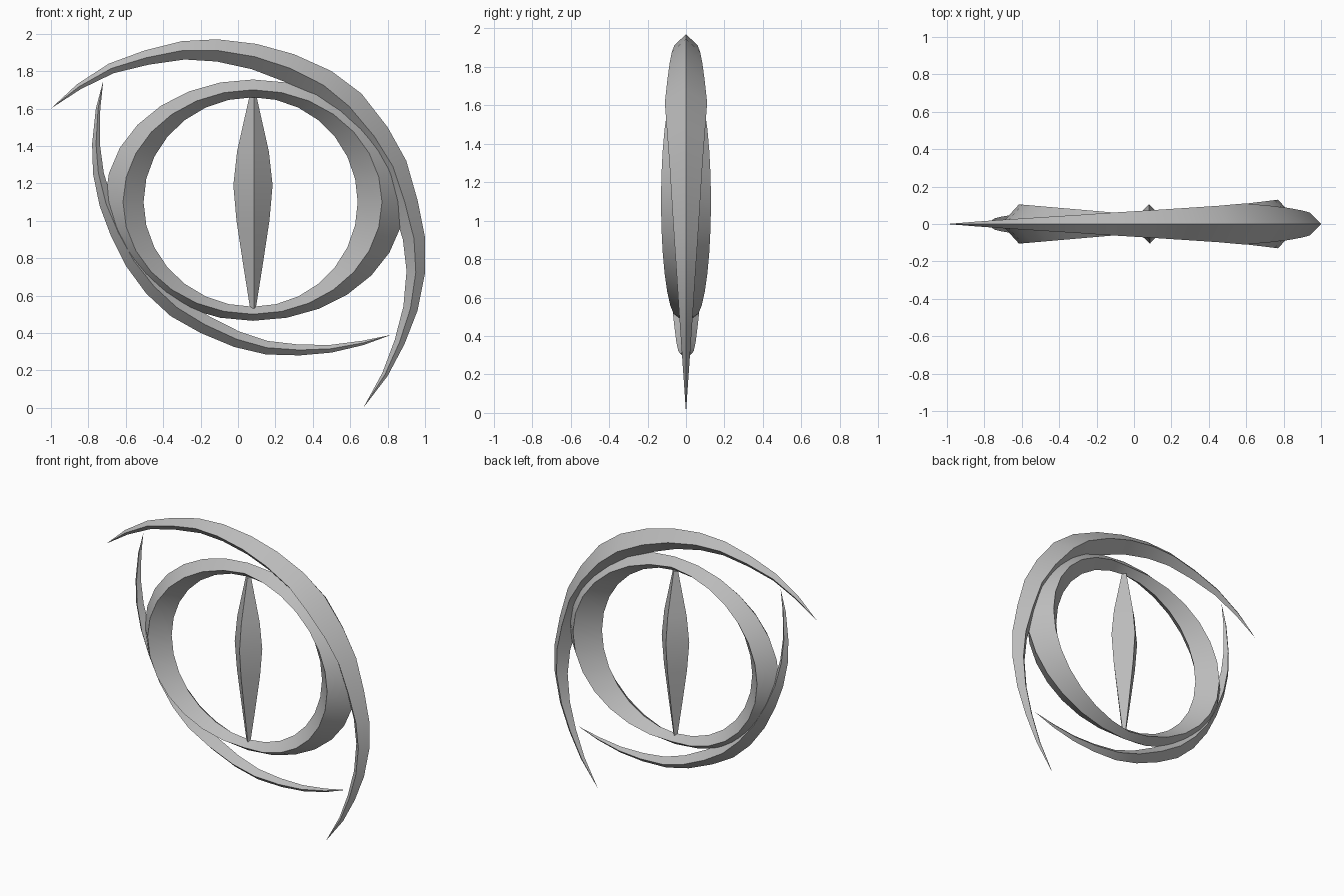
import bpy
import bmesh
import math
from mathutils import Vector

default_cube = bpy.data.objects.get("Cube")
if default_cube:
    bpy.data.objects.remove(default_cube, do_unlink=True)

# One grey material for every part
grey = bpy.data.materials.new("plain_grey")
grey.use_nodes = True
grey_value = (0.5, 0.5, 0.5, 1)
grey.diffuse_color = grey_value
grey.node_tree.nodes["Principled BSDF"].inputs["Base Color"].default_value = grey_value


def loft(name, sections, closed=False):
    """Skin a list of four-cornered sections into one solid object."""
    bm = bmesh.new()
    loops = [[bm.verts.new(corner) for corner in section] for section in sections]
    pairs = list(zip(loops, loops[1:]))
    if closed:
        pairs.append((loops[-1], loops[0]))
    for first, second in pairs:
        for k in range(4):
            n = (k + 1) % 4
            bm.faces.new((first[k], first[n], second[n], second[k]))
    if not closed:
        bm.faces.new(loops[0])
        bm.faces.new(loops[-1])
    # Merge the collapsed corners at pointed tips
    bmesh.ops.remove_doubles(bm, verts=bm.verts[:], dist=0.0005)
    bmesh.ops.recalc_face_normals(bm, faces=bm.faces[:])
    mesh = bpy.data.meshes.new(name)
    bm.to_mesh(mesh)
    bm.free()
    mesh.materials.append(grey)
    part = bpy.data.objects.new(name, mesh)
    bpy.context.collection.objects.link(part)
    bpy.ops.object.select_all(action="DESELECT")
    part.select_set(True)
    bpy.context.view_layer.objects.active = part
    bpy.ops.object.shade_smooth_by_angle(angle=math.radians(30))
    return part


def diamond(outer, ridge, inner, depth):
    """Section with sharp outer and inner edges and a ridge front and back."""
    return [
        (outer[0], 0, outer[1]),
        (ridge[0], -depth, ridge[1]),
        (inner[0], 0, inner[1]),
        (ridge[0], depth, ridge[1]),
    ]


def eyelid(name, outline, width, depth):
    """Crescent that swells from both tips, inset from its outer edge."""
    points = [Vector(p) for p in outline]
    last = len(points) - 1
    sections = []
    for i, point in enumerate(points):
        along = points[min(i + 1, last)] - points[max(i - 1, 0)]
        inward = Vector((along.y, -along.x)).normalized()
        if inward.dot(Vector((0.08, 1.1)) - point) < 0:
            inward.negate()
        swell = 1 - abs(2 * i / last - 1)
        reach = inward * width * swell ** 0.8
        sections.append(diamond(point, point + reach * 0.5, point + reach, depth * swell))
    return loft(name, sections)


# Iris ring: oval, thick at the sides and thin at top and bottom
def oval(angle, center_z, left, right, height):
    c = math.cos(angle)
    return (0.08 + c * (right if c > 0 else left), center_z + height * math.sin(angle))


ring_sections = []
segments = 28
for i in range(segments):
    a = math.tau * i / segments
    c = math.cos(a)
    ring_sections.append(diamond(
        oval(a, 1.11, 0.79, 0.81, 0.645),
        oval(a, 1.1, 0.695, 0.69, 0.6),
        oval(a, 1.1, 0.585, 0.56, 0.56),
        0.045 + abs(c) * (0.085 if c > 0 else 0.06),
    ))
loft("iris_ring", ring_sections, closed=True)

# Slit pupil: tall four-sided spindle with blunt ends
pupil_profile = [(0.53, 0.015), (0.75, 0.05), (1, 0.088), (1.19, 0.105), (1.37, 0.085), (1.66, 0.02)]
loft("slit_pupil", [
    [(0.08 - r, 0, z), (0.085, -r, z), (0.08 + r, 0, z), (0.08, r, z)]
    for z, r in pupil_profile
])

# Upper eyelid, from the left-hand tip over the top and down the far side
eyelid("upper_eyelid", [
    (-1, 1.6), (-.86, 1.73), (-.69, 1.84), (-.5, 1.91), (-.3, 1.96), (-.11, 1.97),
    (.1, 1.945), (.3, 1.89), (.5, 1.8), (.66, 1.68), (.8, 1.5), (.9, 1.32),
    (.96, 1.11), (1, .91), (1, .72), (.96, .52), (.89, .34), (.8, .17), (.67, 0),
], width=0.19, depth=0.11)

# Lower eyelid, from the upper tip down and under the ring
eyelid("lower_eyelid", [
    (-.72, 1.75), (-.76, 1.6), (-.78, 1.41), (-.775, 1.25), (-.74, 1.08), (-.68, .92),
    (-.6, .76), (-.49, .61), (-.36, .49), (-.2, .4), (-.02, .325), (.15, .285),
    (.33, .28), (.5, .295), (.67, .335), (.82, .39),
], width=0.12, depth=0.075)
